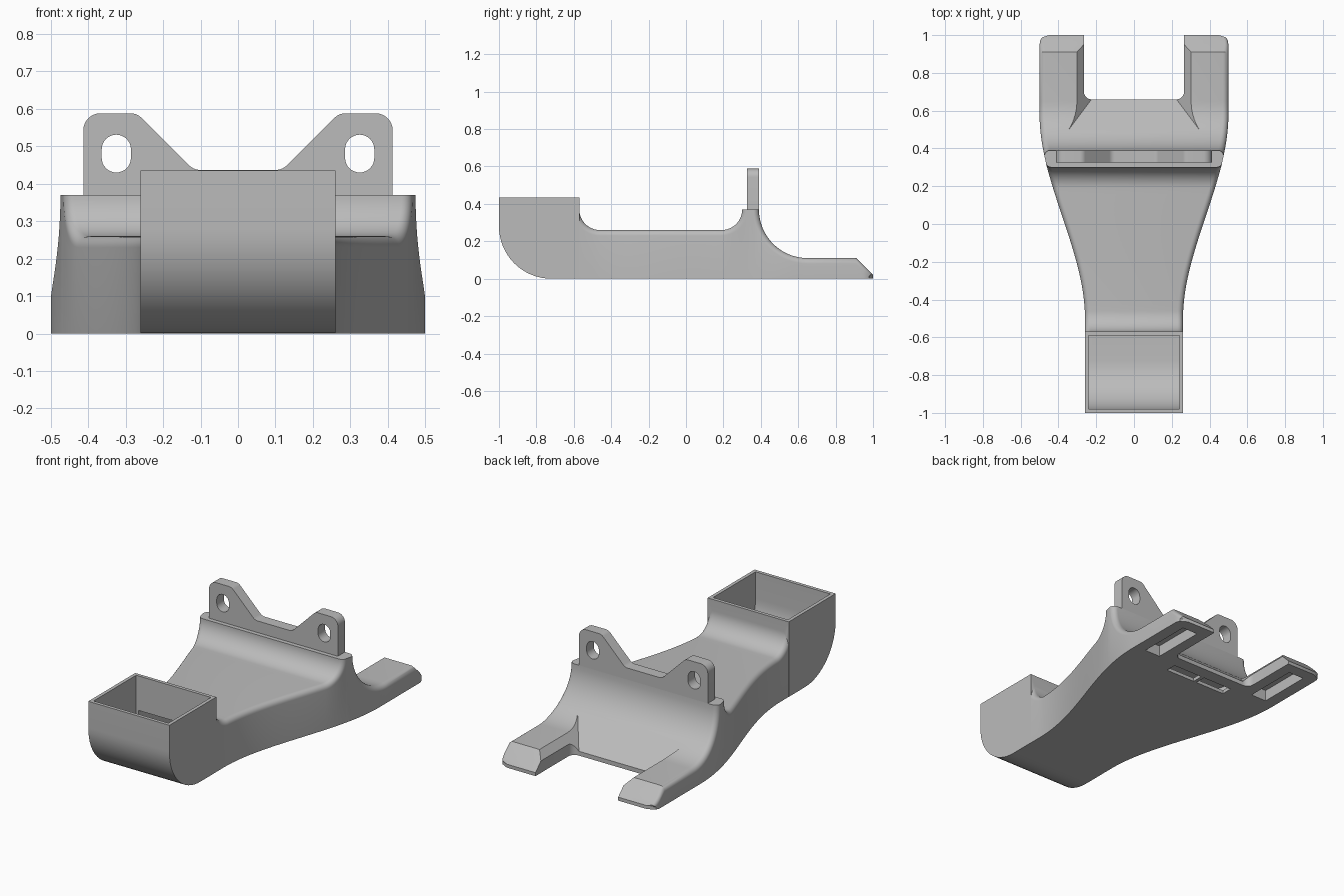
import bpy, bmesh
from math import sin, cos, pi, sqrt, radians
from mathutils import Vector

cube = bpy.data.objects.get("Cube")
if cube:
    bpy.data.objects.remove(cube)

grey = bpy.data.materials.new("mid grey")
grey.use_nodes = True
grey.diffuse_color = (0.5, 0.5, 0.5, 1)
grey.node_tree.nodes["Principled BSDF"].inputs["Base Color"].default_value = (0.5, 0.5, 0.5, 1)


def finish(name, bm):
    bmesh.ops.remove_doubles(bm, verts=bm.verts, dist=0.0002)
    bmesh.ops.recalc_face_normals(bm, faces=bm.faces)
    mesh = bpy.data.meshes.new(name)
    bm.to_mesh(mesh)
    bm.free()
    mesh.materials.append(grey)
    ob = bpy.data.objects.new(name, mesh)
    bpy.context.collection.objects.link(ob)
    return ob


def prism(name, outline, place, low, high):
    """Extrude a 2D outline; place(a, b, depth) gives the 3D point."""
    bm = bmesh.new()
    ends = [[bm.verts.new(place(a, b, d)) for a, b in outline] for d in (low, high)]
    for ring in ends:
        bm.faces.new(ring)
    n = len(outline)
    for i in range(n):
        j = (i + 1) % n
        bm.faces.new((ends[0][i], ends[0][j], ends[1][j], ends[1][i]))
    return finish(name, bm)


def along_x(a, b, d): return (d, a, b)
def along_y(a, b, d): return (a, d, b)
def along_z(a, b, d): return (a, b, d)


def block(name, x, y, z):
    return prism(name, [(x[0], y[0]), (x[1], y[0]), (x[1], y[1]), (x[0], y[1])], along_z, *z)


def arc(cx, cy, r, a0, a1, n=16):
    return [(cx + r * cos(radians(a0 + (a1 - a0) * i / n)),
             cy + r * sin(radians(a0 + (a1 - a0) * i / n))) for i in range(n + 1)]


def rounded(corners, n=8):
    """Round each (x, y, radius) corner of a polygon."""
    out = []
    for i, (x, y, r) in enumerate(corners):
        p = Vector((x, y))
        if r == 0:
            out.append((x, y))
            continue
        u = (Vector(corners[i - 1][:2]) - p).normalized()
        v = (Vector(corners[(i + 1) % len(corners)][:2]) - p).normalized()
        half = u.angle(v) / 2
        c = p + (u + v).normalized() * (r / sin(half))
        reach = r / (sin(half) / cos(half))
        s, e = p + u * reach - c, p + v * reach - c
        turn = s.angle(e)
        for k in range(n + 1):
            t = k / n
            q = c + (s * sin((1 - t) * turn) + e * sin(t * turn)) / sin(turn)
            out.append((q.x, q.y))
    return out


def width(y):
    """Half width of the flared body in plan, with rounded tips."""
    t = min(max((y + 0.5) / 1.08, 0), 1)
    w = 0.2595 + 0.2405 * t * t * (3 - 2 * t)
    if y > 0.95:
        w -= 0.05 - sqrt(max(0.0025 - (y - 0.95) ** 2, 0))
    return w


def loft(name, ribs, inset=0.0, base=0.0, steps=6):
    """Ribs are (y, z, normal y, normal z, fillet radius) along the top."""
    bm = bmesh.new()
    rows = []
    for y, z, ny, nz, r in ribs:
        ye = y - ny * r
        w = width(ye) - inset
        half = [(w, ye, base)]
        for k in range(steps + 1):
            a = pi / 2 * k / steps
            s = r * (1 - sin(a))
            half.append((w - r * (1 - cos(a)), y - ny * s, max(z - nz * s, base + 0.004)))
        ring = half + [(-p[0], p[1], p[2]) for p in reversed(half)]
        rows.append([bm.verts.new(p) for p in ring])
    n = len(rows[0])
    for a, b in zip(rows, rows[1:]):
        for i in range(n):
            j = (i + 1) % n
            bm.faces.new((a[i], a[j], b[j], b[i]))
    bm.faces.new(rows[0])
    bm.faces.new(rows[-1])
    bmesh.ops.dissolve_degenerate(bm, dist=0.0002, edges=bm.edges)
    return finish(name, bm)


def boolean(target, tool, operation="DIFFERENCE"):
    tool.hide_render = True
    mod = target.modifiers.new("cut", "BOOLEAN")
    mod.object, mod.operation, mod.solver = tool, operation, "EXACT"
    bpy.context.view_layer.objects.active = target
    bpy.ops.object.modifier_apply(modifier=mod.name)
    bpy.data.objects.remove(tool)


# Flared duct body: flat throat, raised ledge, sweep down to the fork
R = 0.03
sweep = [i * pi / 32 for i in range(17)]
ribs = [(-0.63, 0.37, 0, 1, 0)]
ribs += [(-0.46 - 0.11 * sin(a), 0.37 - 0.11 * cos(a), sin(a), cos(a), R) for a in reversed(sweep)]
ribs += [(-0.46 + 0.65 * i / 20, 0.26, 0, 1, R) for i in range(1, 20)]
ribs += [(0.19 + 0.11 * sin(a), 0.37 - 0.11 * cos(a), -sin(a), cos(a), R) for a in sweep]
ribs += [(0.65 - 0.26 * sin(a), 0.37 - 0.26 * cos(a), sin(a), cos(a), R) for a in reversed(sweep)]
ribs += [(0.91, 0.11, 0, 1, R)]
ribs += [(y, 1.02 - y, 0.7, 0.7, 0.02) for y in (0.95, 0.965, 0.98, 0.992)]
ribs += [(1, 0.02, 0, 1, 0)]
body = loft("duct_body", ribs)

# Inlet box with rounded front underside
inlet = prism("inlet_box", [(-1, 0.435)] + arc(-0.72, 0.28, 0.28, 180, 270)
              + [(-0.57, 0), (-0.57, 0.435)], along_x, -0.26, 0.26)
boolean(body, inlet, "UNION")

# Hollow inlet and inner channel
boolean(body, prism("inlet_cavity", [(-0.98, 0.5)] + arc(-0.72, 0.28, 0.26, 180, 270)
                    + [(-0.59, 0.02), (-0.59, 0.5)], along_x, -0.24, 0.24))
top = [(-0.64 + 0.94 * i / 20, 0.235) for i in range(21)] + [(0.42, 0.15), (0.57, 0.06)]
boolean(body, loft("channel", [(y, z, 0, 1, 0) for y, z in top], 0.035, 0.02))

# Fork notch between the arms
boolean(body, prism("notch", rounded([(-0.265, 0.66, 0.04), (0.265, 0.66, 0.04),
                                      (0.265, 1.2, 0), (-0.265, 1.2, 0)]), along_z, -0.1, 0.3))

# Sloped pocket that bevels the inner arm edges and the lip
bm = bmesh.new()
rings = [[bm.verts.new((sx * w, y, z)) for sx, y in ((-1, y0), (1, y0), (1, 1.2), (-1, 1.2))]
         for w, y0, z in ((0.225, 0.66, 0.025), (0.345, 0.5, 0.157))]
for ring in rings:
    bm.faces.new(ring)
for i in range(4):
    j = (i + 1) % 4
    bm.faces.new((rings[0][i], rings[0][j], rings[1][j], rings[1][i]))
boolean(body, finish("pocket", bm))

# Outlet slots underneath
for s in (-1, 1):
    boolean(body, block("arm_slot", sorted((s * 0.33, s * 0.43)), (0.61, 0.93), (-0.1, 0.065)))
    boolean(body, block("lip_slot", sorted((s * 0.01, s * 0.2)), (0.52, 0.585), (-0.1, 0.045)))

# Mounting bracket with two ears
side = [(0.413, 0.345, 0), (0.413, 0.588, 0.045), (0.27, 0.588, 0.04), (0.118, 0.437, 0.04)]
outline = rounded(side + [(-x, z, r) for x, z, r in reversed(side)])
bracket = prism("mounting_bracket", outline, along_y, 0.325, 0.39)
for s in (-1, 1):
    hole = arc(s * 0.325, 0.492, 0.039, 0, 180) + arc(s * 0.325, 0.469, 0.039, 180, 360)
    boolean(bracket, prism("ear_hole", hole, along_y, 0.2, 0.5))

for ob in (body, bracket):
    bpy.ops.object.select_all(action="DESELECT")
    ob.select_set(True)
    bpy.context.view_layer.objects.active = ob
    bpy.ops.object.shade_smooth_by_angle(angle=radians(28))
